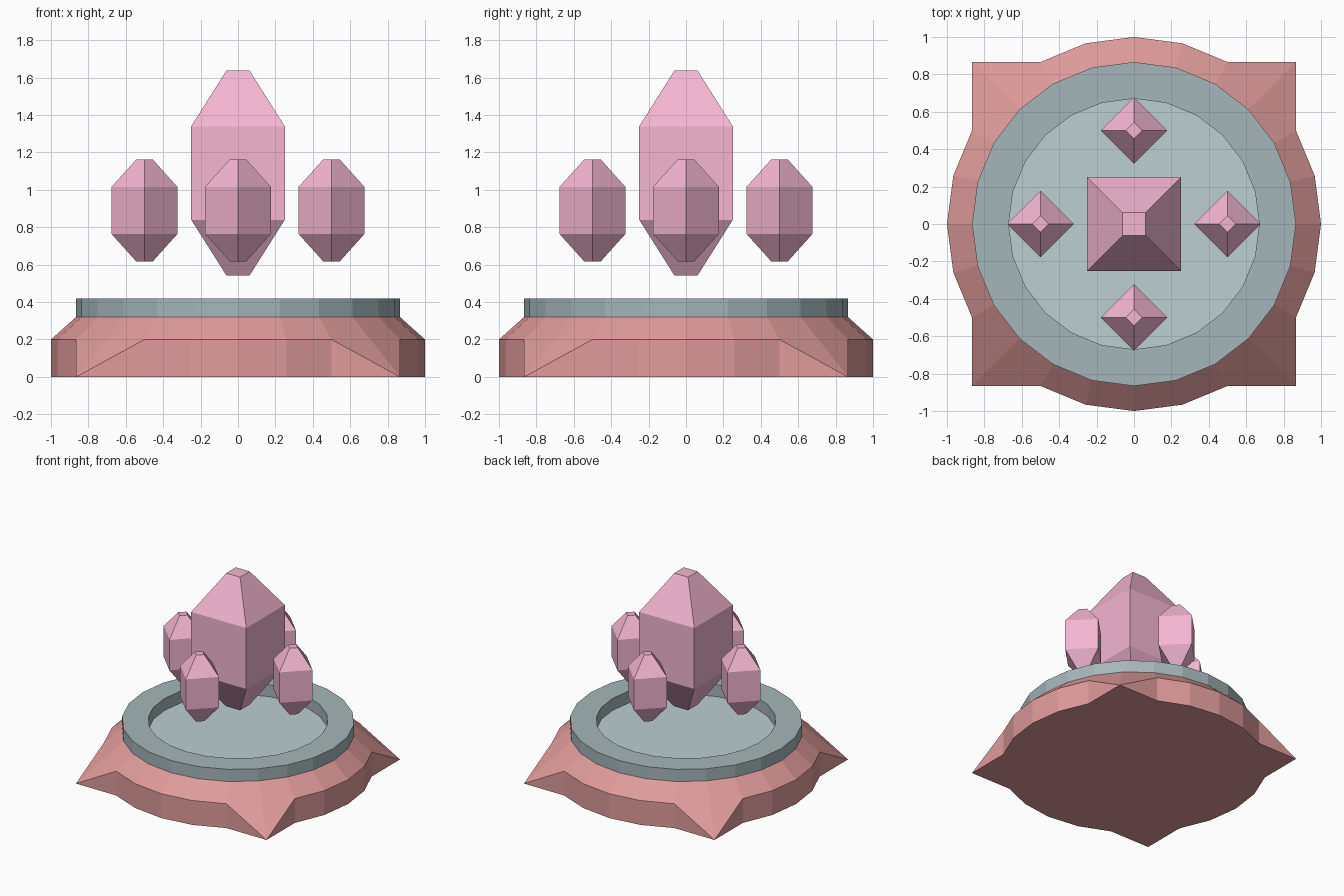
import bpy, bmesh
from math import cos, sin, pi, sqrt

if "Cube" in bpy.data.objects:
    bpy.data.objects.remove(bpy.data.objects["Cube"])

SEG = 24


def material(name, color):
    m = bpy.data.materials.new(name)
    m.diffuse_color = (*color, 1)
    m.use_nodes = True
    m.node_tree.nodes["Principled BSDF"].inputs["Base Color"].default_value = m.diffuse_color
    return m


STONE = material("rose_stone", (0.75, 0.33, 0.33))
METAL = material("rim_grey", (0.38, 0.47, 0.49))
FLOOR = material("pale_floor", (0.50, 0.62, 0.65))
CRYSTAL = material("pink_crystal", (0.91, 0.47, 0.64))


def circle(r, z, n=SEG, start=0.0):
    return [(r * cos(start + 2 * pi * i / n), r * sin(start + 2 * pi * i / n), z) for i in range(n)]


def loft(name, rings, mat, caps=True, closed=False):
    """Skin successive rings; cap the ends or join the last ring to the first."""
    bm = bmesh.new()
    loops = [[bm.verts.new(p) for p in ring] for ring in rings]
    n = len(rings[0])
    pairs = list(zip(loops, loops[1:]))
    if closed:
        pairs.append((loops[-1], loops[0]))
    for a, b in pairs:
        for i in range(n):
            j = (i + 1) % n
            bm.faces.new((a[i], a[j], b[j], b[i]))
    if caps:
        bm.faces.new(loops[0][::-1])
        bm.faces.new(loops[-1])
    bmesh.ops.remove_doubles(bm, verts=bm.verts, dist=1e-5)
    bmesh.ops.recalc_face_normals(bm, faces=bm.faces)
    mesh = bpy.data.meshes.new(name)
    bm.to_mesh(mesh)
    bm.free()
    mesh.materials.append(mat)
    obj = bpy.data.objects.new(name, mesh)
    bpy.context.collection.objects.link(obj)
    return obj


# Base: round plinth whose four diagonal points are pulled out and down to the ground
bottom, middle = circle(1, 0), circle(1, 0.2)
for i in range(3, SEG, 6):
    a = 2 * pi * i / SEG
    k = sqrt(1.5)
    bottom[i] = middle[i] = (k * cos(a), k * sin(a), 0)
loft("base", [bottom, middle, circle(0.866, 0.32)], STONE)

# Raised rim
loft("rim", [circle(0.866, 0.32), circle(0.866, 0.42),
             circle(0.67, 0.42), circle(0.67, 0.32)], METAL, caps=False, closed=True)

# Recessed floor inside the rim
loft("floor", [circle(0.67, 0.31), circle(0.67, 0.322)], FLOOR)


# Floating crystals: square prisms with tapered, blunt ends
def crystal(name, x, y, z, half, tip, body, total, turn):
    rings = [circle(r * sqrt(2), h, 4, turn) for r, h in
             ((tip, -total), (half, -body), (half, body), (tip, total))]
    loft(name, rings, CRYSTAL).location = (x, y, z)


crystal("main_crystal", 0, 0, 1.09, 0.25, 0.0625, 0.25, 0.547, pi / 4)
for i in range(4):
    a = i * pi / 2
    crystal(f"small_crystal_{i + 1}", 0.5 * cos(a), 0.5 * sin(a), 0.89,
            0.125, 0.031, 0.125, 0.273, 0)
